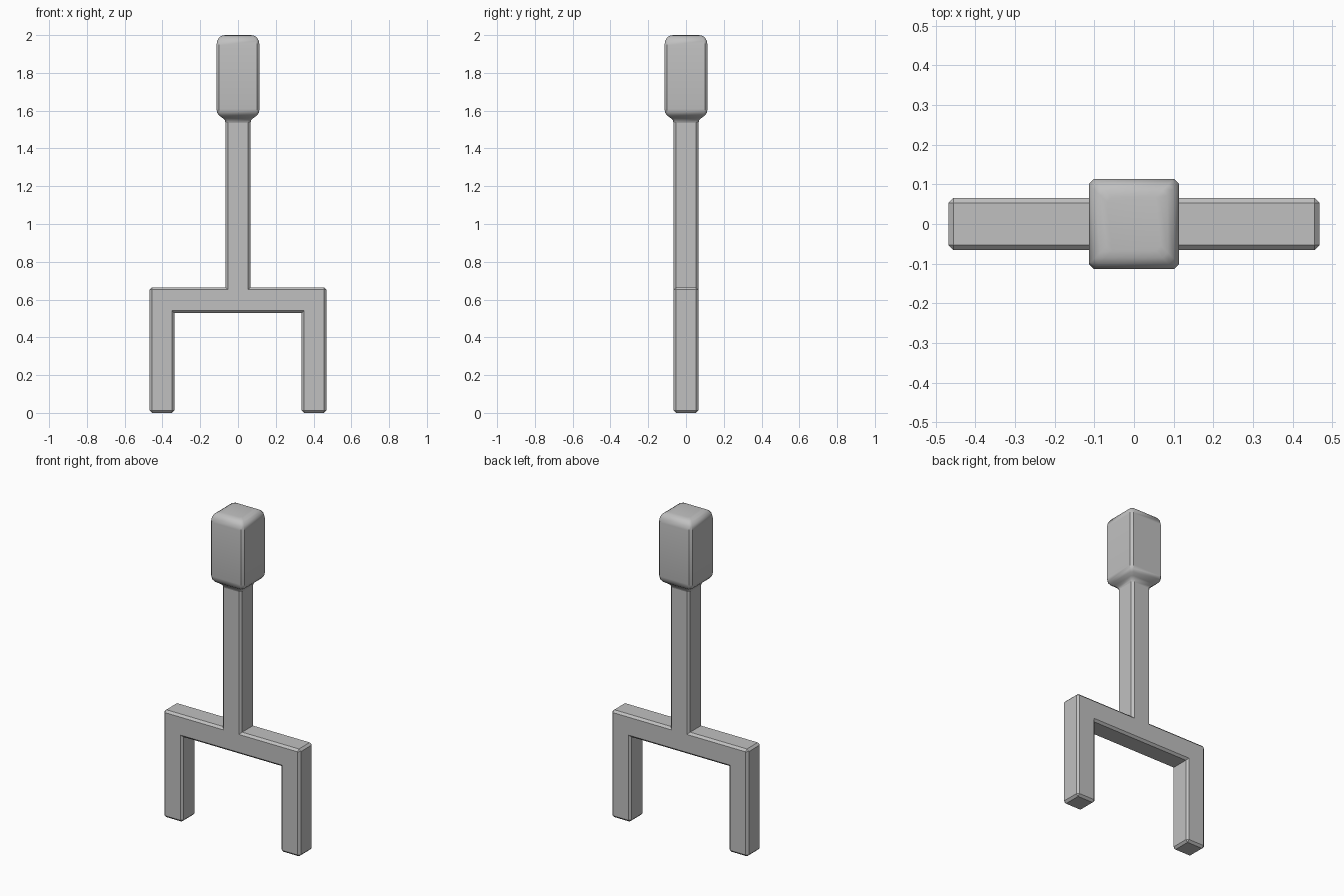
import bpy
import bmesh

cube = bpy.data.objects.get("Cube")
if cube:
    bpy.data.objects.remove(cube, do_unlink=True)

grey = bpy.data.materials.new("mid grey")
grey.use_nodes = True
colour = (0.53, 0.53, 0.53, 1)
grey.diffuse_color = colour
grey.node_tree.nodes["Principled BSDF"].inputs["Base Color"].default_value = colour

HALF = 0.066      # half thickness of the bars
CHAMFER = 0.013


def make_object(name, bm):
    bmesh.ops.recalc_face_normals(bm, faces=bm.faces[:])
    mesh = bpy.data.meshes.new(name)
    bm.to_mesh(mesh)
    bm.free()
    mesh.materials.append(grey)
    obj = bpy.data.objects.new(name, mesh)
    bpy.context.collection.objects.link(obj)
    return obj


# Forked frame: mirrored outline of legs, crossbar and shaft, extruded in depth
right_half = [(HALF, 1.58), (HALF, 0.665), (0.468, 0.665), (0.468, 0),
              (0.336, 0), (0.336, 0.528)]
outline = right_half + [(-x, z) for x, z in reversed(right_half)]
bm = bmesh.new()
front = bm.faces.new([bm.verts.new((x, -HALF, z)) for x, z in outline])
extruded = bmesh.ops.extrude_face_region(bm, geom=[front], use_keep_orig=True)
for v in extruded["geom"]:
    if isinstance(v, bmesh.types.BMVert):
        v.co.y = HALF
bmesh.ops.recalc_face_normals(bm, faces=bm.faces[:])

# Chamfer the outer edges and leave the inside corners sharp
convex = [e for e in bm.edges if e.is_convex]
bmesh.ops.bevel(bm, geom=convex, offset=CHAMFER, offset_type='OFFSET',
                segments=1, profile=0.5, affect='EDGES')
make_object("forked_frame", bm)

# Grip: stacked chamfered-square rings flaring from the shaft
profile = [(HALF, 1.535), (0.07, 1.55), (0.083, 1.562), (0.1, 1.574),
           (0.11, 1.588), (0.114, 1.61), (0.114, 1.945), (0.11, 1.97),
           (0.1, 1.988), (0.085, 1.997), (0.068, 2.0)]
bm = bmesh.new()
rings = []
for r, z in profile:
    c = r - CHAMFER
    corners = [(r, c), (c, r), (-c, r), (-r, c),
               (-r, -c), (-c, -r), (c, -r), (r, -c)]
    rings.append([bm.verts.new((x, y, z)) for x, y in corners])
for low, high in zip(rings, rings[1:]):
    for i in range(len(low)):
        j = (i + 1) % len(low)
        bm.faces.new((low[i], low[j], high[j], high[i]))
bm.faces.new(rings[-1])
grip = make_object("grip", bm)

# Smooth along the grip's length, crisp at its chamfers
bpy.ops.object.select_all(action='DESELECT')
grip.select_set(True)
bpy.context.view_layer.objects.active = grip
bpy.ops.object.shade_smooth_by_angle(angle=0.7)
